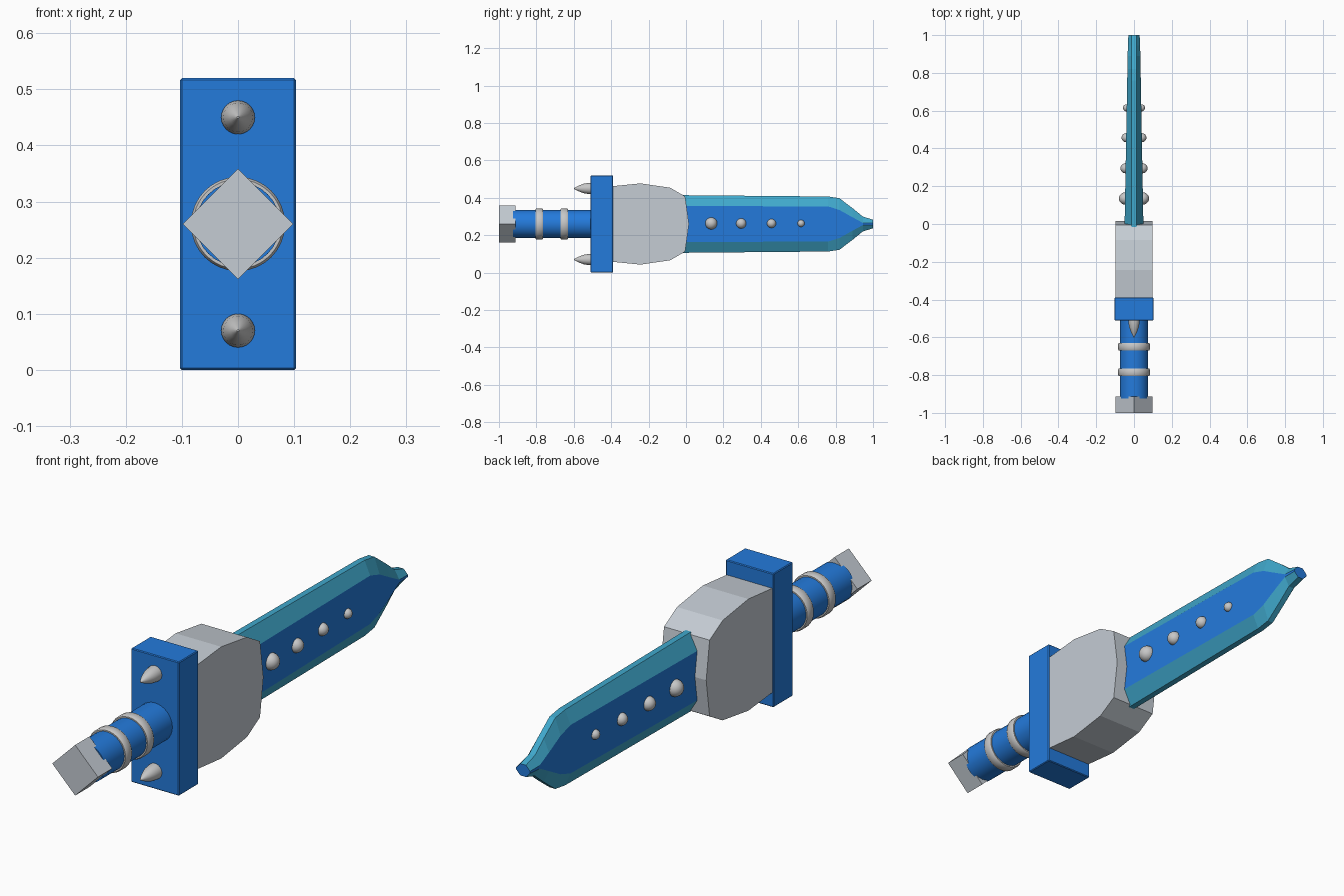
import bpy, bmesh, math
from mathutils import Matrix, Vector

if "Cube" in bpy.data.objects:
    bpy.data.objects.remove(bpy.data.objects["Cube"])

ZC = 0.26  # height of the sword's long axis


def material(name, rgb):
    m = bpy.data.materials.new(name)
    lin = [c / 12.92 if c <= 0.04045 else ((c + 0.055) / 1.055) ** 2.4 for c in rgb]
    m.diffuse_color = (*lin, 1)
    m.use_nodes = True
    m.node_tree.nodes["Principled BSDF"].inputs["Base Color"].default_value = m.diffuse_color
    return m


BLUE = material("blue", (0.14, 0.48, 0.86))
TEAL = material("teal", (0.25, 0.66, 0.80))
SILVER = material("silver", (0.77, 0.80, 0.83))
GREY = material("light grey", (0.78, 0.78, 0.78))


def finish(name, bm, *mats, smooth=False):
    bmesh.ops.recalc_face_normals(bm, faces=bm.faces)
    me = bpy.data.meshes.new(name)
    bm.to_mesh(me)
    bm.free()
    for m in mats:
        me.materials.append(m)
    ob = bpy.data.objects.new(name, me)
    bpy.context.collection.objects.link(ob)
    if smooth:
        bpy.ops.object.select_all(action='DESELECT')
        ob.select_set(True)
        bpy.context.view_layer.objects.active = ob
        bpy.ops.object.shade_smooth_by_angle(angle=math.radians(40))
    return ob


def box(name, y0, y1, sx, sz, mat, turn=0, bevel=0):
    bm = bmesh.new()
    bmesh.ops.create_cube(bm, size=1)
    bmesh.ops.scale(bm, vec=(sx, y1 - y0, sz), verts=bm.verts)
    if bevel:
        bmesh.ops.bevel(bm, geom=bm.edges[:], offset=bevel, segments=1, affect='EDGES')
    bm.transform(Matrix.Translation((0, (y0 + y1) / 2, ZC)) @ Matrix.Rotation(turn, 4, 'Y'))
    return finish(name, bm, mat)


def lathe(name, profile, z, mat, n=32):
    """Spin (radius, y) points about a line along y at height z; ends are capped."""
    bm = bmesh.new()
    rings = [[bm.verts.new((r * math.cos(math.tau * i / n), y, z + r * math.sin(math.tau * i / n)))
              for i in range(n)] for r, y in profile]
    for a, b in zip(rings, rings[1:]):
        for i in range(n):
            bm.faces.new((a[i], a[(i + 1) % n], b[(i + 1) % n], b[i]))
    bm.faces.new(rings[0])
    bm.faces.new(rings[-1])
    bmesh.ops.remove_doubles(bm, verts=bm.verts, dist=1e-5)
    return finish(name, bm, mat, smooth=True)


# pommel, grip and grip rings
box("pommel", -1.0, -0.912, 0.139, 0.139, SILVER, turn=math.pi / 4)
lathe("grip", [(0.075, -0.925), (0.075, -0.48)], ZC, BLUE)
for i, y in enumerate((-0.785, -0.65)):
    lathe(f"grip_ring_{i + 1}", [(0.07, y - 0.02), (0.08, y - 0.02), (0.084, y - 0.014),
                                 (0.084, y + 0.014), (0.08, y + 0.02), (0.07, y + 0.02)], ZC, GREY)

# crossguard with two backward spikes
box("crossguard", -0.51, -0.39, 0.206, 0.52, BLUE, bevel=0.003)
for side, name in ((1, "upper_spike"), (-1, "lower_spike")):
    lathe(name, [(0.03, -0.50), (0.03, -0.515), (0.026, -0.545), (0.015, -0.575), (0.002, -0.60)],
          ZC + side * 0.19, GREY, 24)

# faceted block between guard and blade: half outline mirrored in z
half = [(-0.395, 0.202), (-0.243, 0.217), (-0.085, 0.194), (-0.005, 0.148)]
outline = half + [(0.016, 0)] + [(y, -h) for y, h in reversed(half)]
bm = bmesh.new()
face = bm.faces.new([bm.verts.new((-0.098, y, ZC + h)) for y, h in outline])
ext = bmesh.ops.extrude_face_region(bm, geom=[face])["geom"]
bmesh.ops.translate(bm, vec=(0.196, 0, 0), verts=[v for v in ext if isinstance(v, bmesh.types.BMVert)])
finish("blade_block", bm, SILVER)

# blade: eight-sided sections (y, outer half height, flat half height, half thickness)
sections = [(-0.015, 0.154, 0.096, 0.050), (0.76, 0.147, 0.094, 0.036), (0.82, 0.138, 0.075, 0.035),
            (0.89, 0.085, 0.036, 0.034), (0.945, 0.040, 0.006, 0.032), (1.0, 0.023, 0.004, 0.030)]
bm = bmesh.new()
loops = []
for y, ho, hi, t in sections:
    e = 0.012
    pts = [(e, ho), (t, hi), (t, -hi), (e, -ho), (-e, -ho), (-t, -hi), (-t, hi), (-e, ho)]
    loops.append([bm.verts.new((x, y, ZC + h)) for x, h in pts])
for a, b in zip(loops, loops[1:]):
    for i in range(8):
        f = bm.faces.new((a[i], a[(i + 1) % 8], b[(i + 1) % 8], b[i]))
        f.material_index = 0 if i in (1, 5) else 1  # flats blue, bevelled edges teal
bm.faces.new(loops[0])
bm.faces.new(loops[-1])
finish("blade", bm, BLUE, TEAL)

# round studs on both flats, shrinking toward the tip
for i, (y, r) in enumerate(((0.135, 0.032), (0.295, 0.027), (0.457, 0.024), (0.615, 0.019))):
    for side, name in ((1, "right"), (-1, "left")):
        bm = bmesh.new()
        bmesh.ops.create_uvsphere(bm, u_segments=20, v_segments=12, radius=r)
        x = side * (0.050 - 0.018 * y)
        bmesh.ops.translate(bm, vec=(x, y, ZC + 0.003), verts=bm.verts)
        finish(f"{name}_stud_{i + 1}", bm, GREY, smooth=True)
